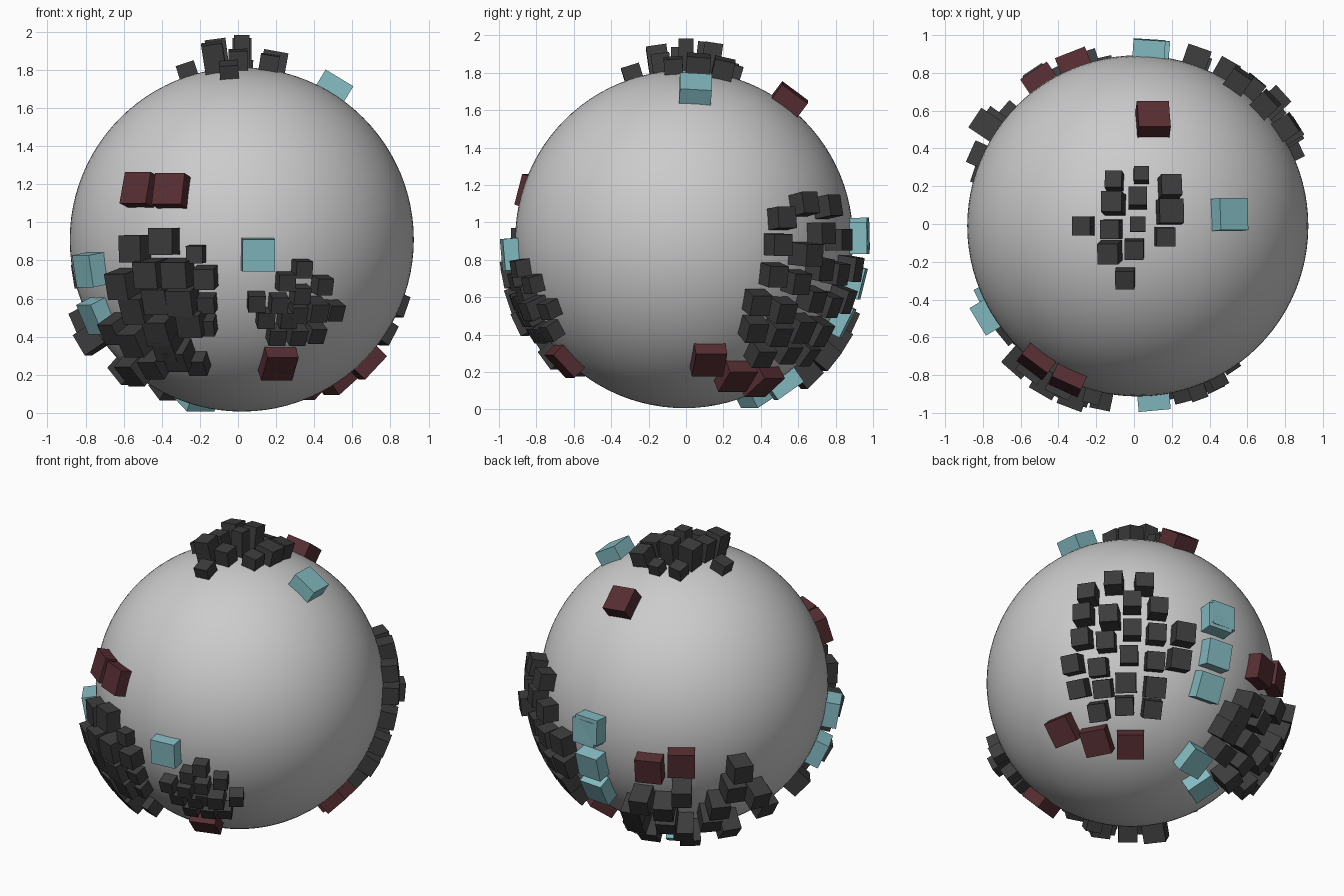
import bpy, bmesh
from math import sin, cos, radians, sqrt
from mathutils import Vector, Matrix

if "Cube" in bpy.data.objects:
    bpy.data.objects.remove(bpy.data.objects["Cube"])

CENTRE = Vector((0.02, -0.01, 0.91))
R = 0.903

# Viewing frames (right, up, towards viewer) used to lay blocks out on the ball
TOP = (Vector((1, 0, 0)), Vector((0, 1, 0)), Vector((0, 0, 1)))
FRONT = (Vector((1, 0, 0)), Vector((0, 0, 1)), Vector((0, -1, 0)))
t, e = radians(40), radians(30)
UNDER = (Vector((-cos(t), sin(t), 0)),
         Vector((sin(e) * sin(t), sin(e) * cos(t), cos(e))),
         Vector((cos(e) * sin(t), cos(e) * cos(t), -sin(e))))


def material(name, rgb):
    m = bpy.data.materials.new(name)
    m.diffuse_color = (*rgb, 1)
    m.use_nodes = True
    m.node_tree.nodes["Principled BSDF"].inputs["Base Color"].default_value = m.diffuse_color
    return m


DARK = material("charcoal", (0.045, 0.045, 0.045))
TEAL = material("pale_teal", (0.23, 0.50, 0.54))
MAROON = material("maroon", (0.095, 0.027, 0.033))


def facing(view, u, v, r):
    """Direction from the ball centre to a point seen at (u, v) in a view."""
    depth = sqrt(max(0.0, r * r - u * u - v * v))
    return (view[0] * u + view[1] * v + view[2] * depth).normalized()


def blocks(name, mat, items):
    """One object of boxes standing on the ball: (normal, width, height, up)."""
    bm = bmesh.new()
    for n, s, h, up in items:
        x = up.cross(n).normalized()
        y = n.cross(x)
        sink = 0.06
        rot = Matrix((x, y, n)).transposed().to_4x4()
        pos = CENTRE + n * (R + (h - sink) / 2)
        bmesh.ops.create_cube(bm, size=1, matrix=Matrix.Translation(pos) @ rot
                              @ Matrix.Diagonal((s, s, h + sink, 1)))
    me = bpy.data.meshes.new(name)
    bm.to_mesh(me)
    bm.free()
    me.materials.append(mat)
    ob = bpy.data.objects.new(name, me)
    bpy.context.collection.objects.link(ob)


def patch(view, pts, s, h):
    """Expand (u, v[, width[, height]]) points into box descriptions."""
    up = Vector((0, 1, 0)) if view is TOP else Vector((0, 0, 1))
    out = []
    for p in pts:
        w = p[2] if len(p) > 2 else s
        k = p[3] if len(p) > 3 else h
        out.append((facing(view, p[0], p[1], R + k), w, k, up))
    return out


# Ball
bpy.ops.mesh.primitive_uv_sphere_add(segments=96, ring_count=48, radius=R, location=CENTRE)
ball = bpy.context.object
ball.name = "ball"
bpy.ops.object.shade_smooth()

# Crown of small blocks at the top
blocks("crown_blocks", DARK, patch(TOP, [
    (-.13, .25, .09, .08), (.02, .28, .08, .07), (.18, .22, .11, .10),
    (-.14, .13, .11, .16), (0, .16, .10, .16), (.18, .08, .13, .10),
    (-.30, 0, .10, .07), (-.15, -.02, .10, .13), (0, .01, .08, .17),
    (.15, -.06, .10, .08), (-.16, -.15, .11, .15), (-.02, -.13, .10, .10),
    (-.07, -.29, .10, .07)], .1, .1))

# Small patch low on the front right
blocks("front_right_blocks", DARK, patch(FRONT, [
    (.33, -.16), (.24, -.23), (.44, -.25), (.08, -.34), (.32, -.30),
    (.20, -.35), (.31, -.40), (.50, -.39), (.41, -.39, .10, .12), (.13, -.43),
    (.25, -.43), (.19, -.52), (.30, -.52), (.40, -.51)], .09, .08))

# Tall patch low on the front left
blocks("front_left_blocks", DARK, patch(FRONT, [
    (-.59, -.05, .14, .09), (-.43, -.01, .14, .09), (-.25, -.08, .09, .07),
    (-.66, -.25), (-.51, -.19), (-.36, -.19), (-.20, -.21, .11, .10),
    (-.58, -.38), (-.46, -.33), (-.33, -.34), (-.19, -.35, .09, .08),
    (-.59, -.56), (-.45, -.50), (-.28, -.46, .13), (-.19, -.47, .09, .08),
    (-.41, -.59, .12), (-.59, -.72), (-.48, -.69, .12), (-.35, -.65, .12),
    (-.24, -.68, .10, .08), (-.70, -.50, .12)], .14, .13))

# Large patch on the back right
blocks("back_right_blocks", DARK, patch(UNDER, [
    (-.28, .58), (-.11, .66), (.09, .65), (-.31, .45), (-.14, .44, .12, .14),
    (.01, .53), (.18, .49), (-.32, .29), (-.16, .27), (.01, .35), (.17, .32),
    (.35, .32, .13), (-.38, .12), (-.21, .10), (-.01, .18), (.16, .14),
    (.32, .15, .13), (-.34, -.04), (-.18, -.04), (-.03, 0, .13), (.16, -.03, .13),
    (-.21, -.19), (-.04, -.15), (.14, -.17)], .115, .10))

# Tall patch low on the back left
blocks("back_left_blocks", DARK, patch(UNDER, [
    (.79, -.14), (.94, -.18), (1.03, -.23), (.70, -.22), (.84, -.25), (.98, -.34),
    (.64, -.32), (.76, -.39), (.92, -.42), (.60, -.46), (.73, -.52), (.84, -.51),
    (.95, -.54), (.65, -.63), (.75, -.67), (.86, -.67)], .125, .14))

# Larger single coloured blocks
UP = Vector((0, 0, 1))


def single(*xyz):
    return (Vector(xyz).normalized(), .17, .085, UP)


blocks("teal_blocks", TEAL,
       patch(TOP, [(.51, .063)], .17, .085)
       + patch(FRONT, [(.089, -.084)], .17, .075)
       + patch(UNDER, [(.566, .41), (.56, .18), (.503, -.03),
                       (.415, -.51), (.46, -.67)], .17, .085)
       + [single(.06, .95, .03), single(-.80, -.48, -.16), single(-.76, -.38, -.40)])

blocks("maroon_blocks", MAROON,
       patch(TOP, [(.085, .593)], .17, .085)
       + patch(FRONT, [(-.56, .272), (-.387, .267), (.20, -.68)], .17, .07)
       + patch(UNDER, [(-.44, -.31), (-.22, -.38), (0, -.405)], .17, .07)
       + [single(-.34, .868, -.175), single(-.517, .77, -.12)])
